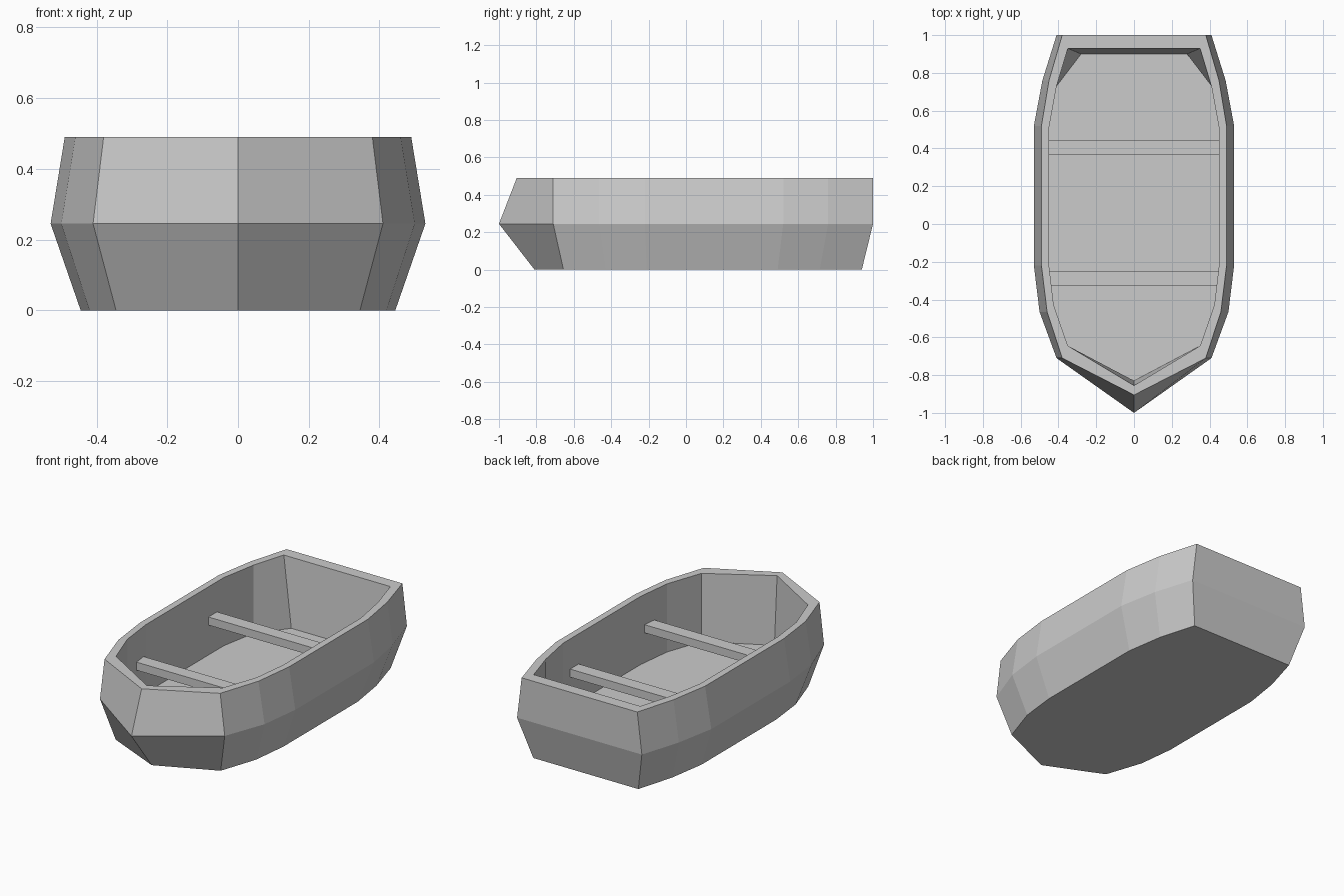
import bpy
import bmesh

# Remove the default cube
cube = bpy.data.objects.get("Cube")
if cube:
    bpy.data.objects.remove(cube, do_unlink=True)

# Single painted colour
paint = bpy.data.materials.new("light_grey")
paint.use_nodes = True
grey = (0.6, 0.6, 0.6, 1.0)
paint.diffuse_color = grey
paint.node_tree.nodes["Principled BSDF"].inputs["Base Color"].default_value = grey


def finish(name, bm):
    """Turn a bmesh into a flat-shaded, painted object."""
    bmesh.ops.recalc_face_normals(bm, faces=bm.faces[:])
    mesh = bpy.data.meshes.new(name)
    bm.to_mesh(mesh)
    bm.free()
    mesh.materials.append(paint)
    obj = bpy.data.objects.new(name, mesh)
    bpy.context.collection.objects.link(obj)
    return obj


# Half outlines from bow to stern (x, y), with their heights
bottom = [(0, -.81), (.345, -.655), (.42, -.43), (.445, -.21), (.445, .49), (.41, .715), (.345, .94)]
widest = [(0, -1), (.41, -.71), (.5, -.465), (.53, -.22), (.53, .52), (.485, .76), (.41, 1)]
gunwale = [(0, -.905), (.38, -.71), (.46, -.465), (.49, -.22), (.49, .52), (.45, .76), (.38, 1)]
inner_rim = [(0, -.855), (.35, -.645), (.425, -.43), (.45, -.22), (.45, .51), (.41, .73), (.35, .93)]
# The floor follows the inner rim, pulled in at the bow and stern corners
floor = [(0, -.83)] + inner_rim[1:-1] + [(.28, .9)]
sections = [(bottom, 0), (widest, .245), (gunwale, .49), (inner_rim, .49), (floor, .085)]

# Hull: loft the mirrored outlines from keel to gunwale and down to the floor
bm = bmesh.new()
rings = []
for half, z in sections:
    outline = half + [(-x, y) for x, y in reversed(half[1:])]
    rings.append([bm.verts.new((x, y, z)) for x, y in outline])
for low, high in zip(rings, rings[1:]):
    for i in range(len(low)):
        j = (i + 1) % len(low)
        bm.faces.new((low[i], low[j], high[j], high[i]))
bm.faces.new(rings[0])
bm.faces.new(rings[-1])
finish("hull", bm)

# Bench seats spanning the hull
for name, y in (("front_seat", -.288), ("rear_seat", .405)):
    bm = bmesh.new()
    bmesh.ops.create_cube(bm, size=1)
    bmesh.ops.scale(bm, vec=(.92, .08, .048), verts=bm.verts[:])
    bmesh.ops.translate(bm, vec=(0, y, .287), verts=bm.verts[:])
    finish(name, bm)
